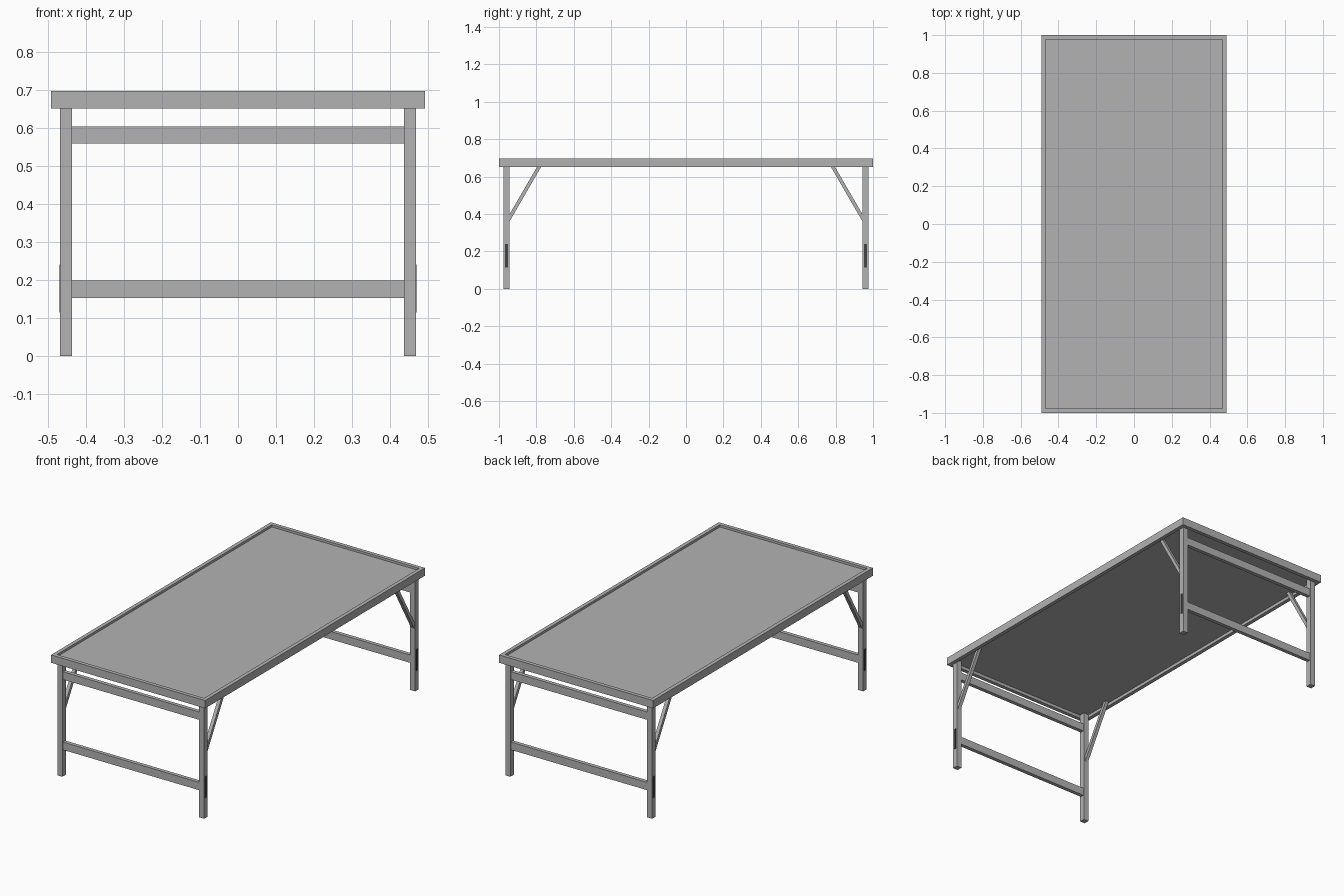
import bpy
import bmesh

if "Cube" in bpy.data.objects:
    bpy.data.objects.remove(bpy.data.objects["Cube"], do_unlink=True)


def material(name, value):
    mat = bpy.data.materials.new(name)
    mat.use_nodes = True
    colour = (value, value, value, 1)
    mat.diffuse_color = colour
    mat.node_tree.nodes["Principled BSDF"].inputs["Base Color"].default_value = colour
    return mat


GREY = material("grey metal", 0.45)
DARK = material("dark label", 0.06)

HALF_X, HALF_Y, TOP = 0.491, 1.0, 0.696
FRAME_BOTTOM, RIM = 0.651, 0.022
PANEL_BOTTOM, PANEL_TOP = 0.669, 0.683
LEG_IN_X, LEG_OUT_X = 0.436, 0.468
LEG_IN_Y, LEG_OUT_Y = 0.944, 0.976


def finish(name, bm, mat):
    bmesh.ops.recalc_face_normals(bm, faces=bm.faces)
    mesh = bpy.data.meshes.new(name)
    bm.to_mesh(mesh)
    bm.free()
    mesh.materials.append(mat)
    obj = bpy.data.objects.new(name, mesh)
    bpy.context.collection.objects.link(obj)
    return obj


def prism(name, points, offset, mat=GREY):
    """Extrude a flat polygon along an offset vector."""
    bm = bmesh.new()
    face = bm.faces.new([bm.verts.new(p) for p in points])
    result = bmesh.ops.extrude_face_region(bm, geom=[face], use_keep_orig=True)
    verts = [g for g in result["geom"] if isinstance(g, bmesh.types.BMVert)]
    bmesh.ops.translate(bm, verts=verts, vec=offset)
    return finish(name, bm, mat)


def box(name, x0, x1, y0, y1, z0, z1, mat=GREY):
    base = [(x0, y0, z0), (x1, y0, z0), (x1, y1, z0), (x0, y1, z0)]
    return prism(name, base, (0, 0, z1 - z0), mat)


# Table top: recessed panel inside a raised, mitred rim
in_x, in_y = HALF_X - RIM, HALF_Y - RIM
box("top_panel", -in_x, in_x, -in_y, in_y, PANEL_BOTTOM, PANEL_TOP)

bm = bmesh.new()
corners = [(-1, -1), (1, -1), (1, 1), (-1, 1)]
rings = []
for hx, hy, z in ((HALF_X, HALF_Y, FRAME_BOTTOM), (HALF_X, HALF_Y, TOP),
                  (in_x, in_y, TOP), (in_x, in_y, FRAME_BOTTOM)):
    rings.append([bm.verts.new((sx * hx, sy * hy, z)) for sx, sy in corners])
for a, b in zip(rings, rings[1:] + rings[:1]):
    for i in range(4):
        j = (i + 1) % 4
        bm.faces.new((a[i], a[j], b[j], b[i]))
finish("top_frame", bm, GREY)

for end, sy in (("front", -1), ("back", 1)):
    # Cross rails between the legs
    mid_y = sy * (LEG_IN_Y + LEG_OUT_Y) / 2
    for level, z in (("lower", 0.153), ("upper", 0.558)):
        box(f"{end}_{level}_rail", -LEG_IN_X, LEG_IN_X,
            mid_y - 0.011, mid_y + 0.011, z, z + 0.045)

    for side, sx in (("right", -1), ("left", 1)):
        # Square leg reaching up to the panel
        box(f"{end}_{side}_leg", sx * LEG_IN_X, sx * LEG_OUT_X,
            sy * LEG_IN_Y, sy * LEG_OUT_Y, 0, PANEL_BOTTOM)

        # Diagonal brace from the leg to the underside
        profile = [(LEG_IN_Y, 0.36), (LEG_IN_Y, 0.398),
                   (0.787, PANEL_BOTTOM), (0.765, PANEL_BOTTOM)]
        prism(f"{end}_{side}_brace",
              [(sx * 0.442, sy * y, z) for y, z in profile], (sx * 0.02, 0, 0))

        # Plain label strip on the outer leg face
        box(f"{end}_{side}_label", sx * LEG_OUT_X, sx * (LEG_OUT_X + 0.001),
            mid_y - 0.007, mid_y + 0.007, 0.115, 0.24, DARK)
